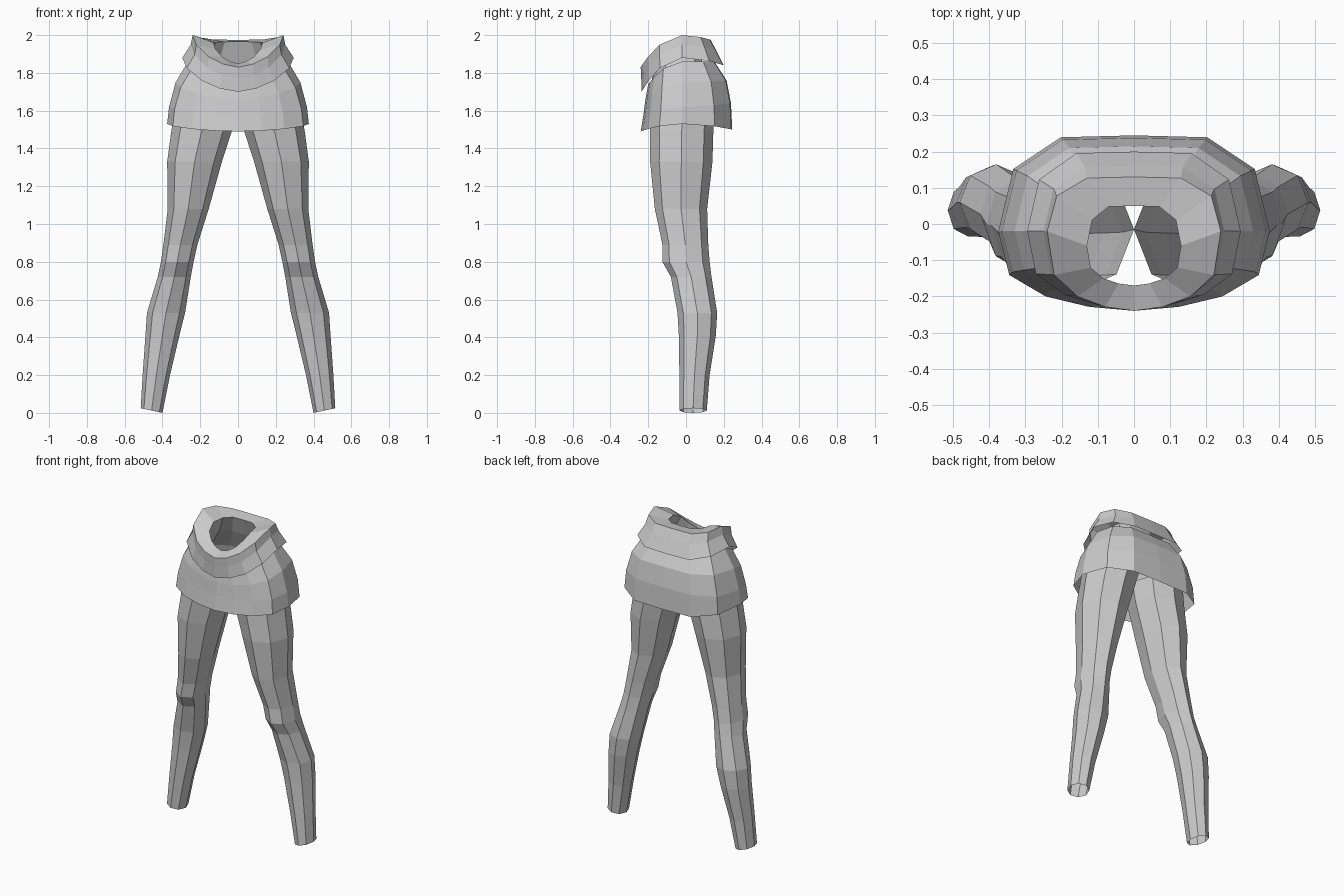
import bpy
import bmesh
import math

cube = bpy.data.objects.get("Cube")
if cube:
    bpy.data.objects.remove(cube)

cloth = bpy.data.materials.new("grey cloth")
cloth.use_nodes = True
cloth.diffuse_color = (0.6, 0.6, 0.6, 1)
cloth.node_tree.nodes["Principled BSDF"].inputs["Base Color"].default_value = (0.6, 0.6, 0.6, 1)

# Half of the hip outline, from back centre to front centre
HALF = [(0, 1), (.54, .98), (.89, .65), (1, 0), (.92, -.55), (.65, -.82), (.33, -.95), (0, -1)]
PLAN = HALF + [(-x, y) for x, y in HALF[-2:0:-1]]


def hip_ring(width, front, back, z_side, z_front, z_back, mid=-.02):
    """Outline scaled to size, with its own height at side, front and back."""
    ring = []
    for u, v in PLAN:
        reach, z_end = (back - mid, z_back) if v > 0 else (mid - front, z_front)
        ring.append((u * width, mid + v * reach, z_side + (z_end - z_side) * v * v))
    return ring


def leg_ring(inner, outer, front, back, z, tilt=0):
    """Eight-sided leg section; tilt raises the outer side."""
    ring = []
    for i in range(8):
        a = i * math.tau / 8
        c, s = math.cos(a), math.sin(a)
        ring.append(((inner + outer) / 2 + c * (outer - inner) / 2,
                     (front + back) / 2 + s * (back - front) / 2,
                     z + tilt * (1 + c) / 2))
    return ring


def loft(name, rings, mirror=False):
    bm = bmesh.new()
    loops = [[bm.verts.new(p) for p in ring] for ring in rings]
    n = len(loops[0])
    for a, b in zip(loops, loops[1:]):
        for i in range(n):
            j = (i + 1) % n
            bm.faces.new((a[i], a[j], b[j], b[i]))
    if mirror:
        bmesh.ops.scale(bm, vec=(-1, 1, 1), verts=bm.verts)
    bmesh.ops.recalc_face_normals(bm, faces=bm.faces)
    mesh = bpy.data.meshes.new(name)
    bm.to_mesh(mesh)
    bm.free()
    mesh.materials.append(cloth)
    obj = bpy.data.objects.new(name, mesh)
    bpy.context.collection.objects.link(obj)
    return obj


# Waistband: flared lower edge, over the rim, in to the waist hole, down to the hips
loft("waistband", [
    hip_ring(.295, -.235, .20, 1.88, 1.70, 1.84),
    hip_ring(.25, -.237, .16, 1.95, 1.77, 1.92),
    hip_ring(.24, -.24, .13, 2.0, 1.83, 1.975),
    hip_ring(.13, -.17, .05, 1.96, 1.85, 1.965, mid=-.06),
    hip_ring(.19, -.18, .09, 1.85, 1.76, 1.85),
    hip_ring(.29, -.19, .15, 1.72, 1.68, 1.72),
    hip_ring(.33, -.19, .17, 1.62, 1.60, 1.62),
])

# Short skirt, open below
loft("skirt", [
    hip_ring(.265, -.20, .15, 1.86, 1.74, 1.86),
    hip_ring(.33, -.215, .215, 1.75, 1.66, 1.76),
    hip_ring(.365, -.225, .238, 1.62, 1.58, 1.64),
    hip_ring(.375, -.24, .245, 1.53, 1.49, 1.50),
])

# Legs: thigh, knee, calf and open ankle
LEG = [
    leg_ring(0, .33, -.19, .16, 1.62),
    leg_ring(.03, .352, -.19, .145, 1.50),
    leg_ring(.085, .375, -.19, .14, 1.33),
    leg_ring(.155, .372, -.165, .112, 1.08),
    leg_ring(.215, .395, -.125, .118, .89),
    leg_ring(.235, .408, -.125, .125, .80),
    leg_ring(.25, .425, -.08, .135, .72),
    leg_ring(.28, .482, -.045, .165, .53),
    leg_ring(.31, .49, -.038, .158, .41),
    leg_ring(.36, .505, -.035, .125, .20),
    leg_ring(.40, .515, -.035, .11, 0, tilt=.025),
]
loft("left_leg", LEG)
loft("right_leg", LEG, mirror=True)
